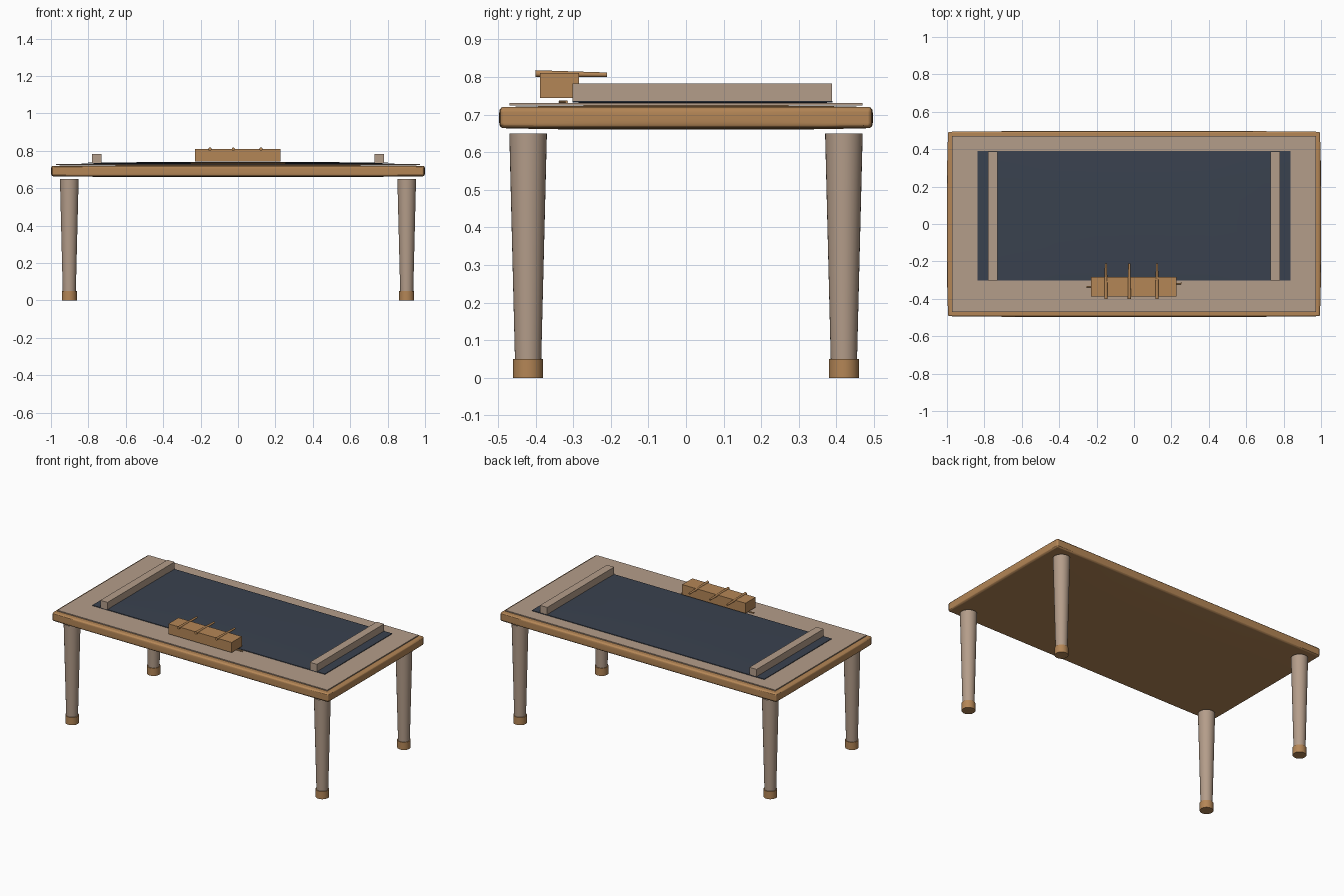
import bpy
import bmesh
from mathutils import Vector

old = bpy.data.objects.get("Cube")
if old:
    bpy.data.objects.remove(old)


def material(name, rgb):
    m = bpy.data.materials.new(name)
    m.use_nodes = True
    m.diffuse_color = (*rgb, 1)
    m.node_tree.nodes["Principled BSDF"].inputs["Base Color"].default_value = (*rgb, 1)
    return m


OAK = material("warm oak", (0.456, 0.238, 0.093))
TAN = material("pale taupe wood", (0.456, 0.337, 0.254))
SLATE = material("dark slate", (0.042, 0.054, 0.078))


def finish(bm, name, mat, smooth=True):
    bmesh.ops.recalc_face_normals(bm, faces=bm.faces)
    mesh = bpy.data.meshes.new(name)
    bm.to_mesh(mesh)
    bm.free()
    mesh.materials.append(mat)
    ob = bpy.data.objects.new(name, mesh)
    bpy.context.collection.objects.link(ob)
    if smooth:
        bpy.ops.object.select_all(action="DESELECT")
        ob.select_set(True)
        bpy.context.view_layer.objects.active = ob
        bpy.ops.object.shade_smooth_by_angle(angle=0.6)
    return ob


def box(name, mat, low, high, bow=None, bevel=0):
    """Box between two corners; bow pulls the edges in so the faces swell."""
    low, high = Vector(low), Vector(high)
    centre, half = (low + high) / 2, (high - low) / 2
    bm = bmesh.new()
    bmesh.ops.create_cube(bm, size=2)
    if bow:
        bmesh.ops.subdivide_edges(bm, edges=bm.edges, cuts=7, use_grid_fill=True)
    for v in bm.verts:
        u = v.co.copy()
        v.co = centre + u * half
        if bow:
            for a in range(3):
                edge = max(abs(u[b]) ** 4 for b in range(3) if b != a)
                v.co[a] -= u[a] * bow[a] * edge
    ob = finish(bm, name, mat, bool(bow))
    if bevel:
        mod = ob.modifiers.new("soft edge", "BEVEL")
        mod.width, mod.segments, mod.limit_method = bevel, 2, "ANGLE"
    return ob


def rod(name, mat, start, end, r1, r2, sides=32):
    """Round bar, tapering from r1 at the start to r2 at the end."""
    start, end = Vector(start), Vector(end)
    axis = end - start
    bm = bmesh.new()
    bmesh.ops.create_cone(bm, cap_ends=True, segments=sides, radius1=r1,
                          radius2=r2, depth=axis.length)
    turn = axis.to_track_quat("Z", "Y").to_matrix()
    for v in bm.verts:
        v.co = turn @ v.co + (start + end) / 2
    return finish(bm, name, mat)


# Table top, cover sheet and dark panel
box("table_top", OAK, (-1, -0.497, 0.66), (1, 0.497, 0.724), (0.006, 0.004, 0.004), 0.008)
box("cover_sheet", TAN, (-0.973, -0.47, 0.7245), (0.973, 0.47, 0.731))
box("dark_panel", SLATE, (-0.838, -0.302, 0.728), (0.838, 0.39, 0.74), (0, 0, 0.004))

# Side rails, legs and feet
for side, sx in (("left", 1), ("right", -1)):
    x = 0.755 * sx
    box(side + "_rail", TAN, (x - 0.026, -0.302, 0.735), (x + 0.026, 0.388, 0.783))
    for end, sy in (("front", -1), ("back", 1)):
        x, y = 0.902 * sx, 0.42 * sy
        rod(f"{end}_{side}_leg", TAN, (x, y, 0.05), (x, y, 0.65), 0.035, 0.05)
        rod(f"{end}_{side}_foot", OAK, (x, y, 0), (x, y, 0.05), 0.04, 0.04)

# Block with pencils lying across it and one beneath
box("pencil_block", OAK, (-0.23, -0.388, 0.744), (0.226, -0.284, 0.81))
for i, x in enumerate((-0.15, -0.025, 0.123)):
    rod(f"pencil_{i + 1}", OAK, (x, -0.4, 0.809), (x, -0.21, 0.806), 0.009, 0.006, 12)
rod("lower_pencil", OAK, (-0.255, -0.335, 0.734), (0.255, -0.318, 0.734), 0.004, 0.004, 8)
